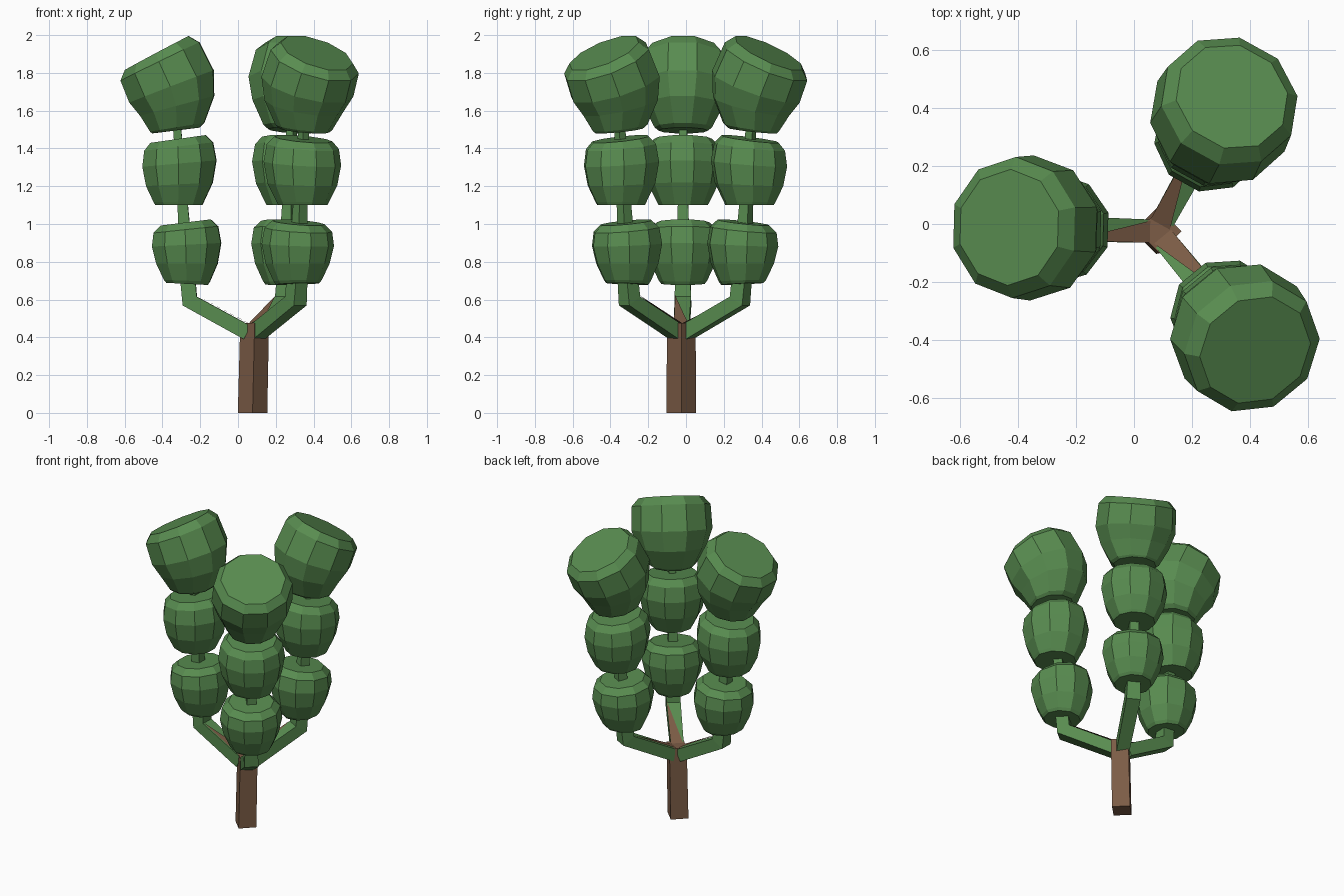
import bpy
from math import sin, cos, pi, radians
from mathutils import Matrix, Vector

cube = bpy.data.objects.get("Cube")
if cube:
    bpy.data.objects.remove(cube)


def material(name, color):
    mat = bpy.data.materials.new(name)
    mat.use_nodes = True
    mat.diffuse_color = color
    bsdf = next(n for n in mat.node_tree.nodes if n.type == "BSDF_PRINCIPLED")
    bsdf.inputs["Base Color"].default_value = color
    bsdf.inputs["Roughness"].default_value = 0.9
    return mat


green = material("leaf green", (0.098, 0.262, 0.08, 1))
brown = material("bark brown", (0.2, 0.107, 0.061, 1))
AXIS = Vector((0.08, -0.025, 0))


def add_object(name, verts, faces, mat, azimuth=0):
    mesh = bpy.data.meshes.new(name)
    mesh.from_pydata(verts, [], faces)
    mesh.transform(Matrix.Translation(AXIS) @ Matrix.Rotation(radians(azimuth), 4, "Z"))
    mesh.materials.append(mat)
    obj = bpy.data.objects.new(name, mesh)
    bpy.context.collection.objects.link(obj)
    return obj


def loft(name, rings, sides, phase, mat, azimuth=0):
    """Skin a stack of tilted rings: (distance out, height, radius, tilt)."""
    verts, faces = [], []
    for out, z, r, tilt in rings:
        t = radians(tilt)
        for i in range(sides):
            a = phase + 2 * pi * i / sides
            verts.append((out + r * cos(a) * cos(t), r * sin(a), z - r * cos(a) * sin(t)))
    for k in range(len(rings) - 1):
        for i in range(sides):
            j = (i + 1) % sides
            a, b = k * sides, (k + 1) * sides
            faces.append((a + i, a + j, b + j, b + i))
    faces.append(tuple(reversed(range(sides))))
    last = (len(rings) - 1) * sides
    faces.append(tuple(range(last, last + sides)))
    return add_object(name, verts, faces, mat, azimuth)


# Square trunk, set on its corner, leaning slightly
loft("trunk", [(-0.003, 0, 0.078, 0), (0.008, 0.475, 0.076, 0)], 4, 0, brown)

# Foliage profiles, bending outward toward the top
LOWER = [(0.35, 0.683, 0.115, -3), (0.35, 0.7, 0.128, -2), (0.35, 0.79, 0.17, 0),
         (0.352, 0.89, 0.192, 3), (0.356, 0.97, 0.18, 6), (0.357, 1.008, 0.14, 7)]
MIDDLE = [(0.393, 1.1, 0.13, 0), (0.393, 1.118, 0.14, 1), (0.39, 1.21, 0.185, 3),
          (0.39, 1.32, 0.206, 5), (0.394, 1.41, 0.192, 7), (0.397, 1.45, 0.155, 8)]
UPPER = [(0.41, 1.495, 0.132, 7), (0.402, 1.512, 0.152, 9), (0.402, 1.625, 0.212, 15),
         (0.432, 1.728, 0.25, 21), (0.493, 1.86, 0.243, 26), (0.51, 1.905, 0.2, 28)]
# Square limb: out from the trunk, up at the elbow, tapering through the foliage
LIMB = [(0.03, 0.425, 0.056, 62), (0.335, 0.592, 0.062, 32), (0.345, 0.7, 0.056, 4),
        (0.37, 1.06, 0.04, 3), (0.4, 1.48, 0.03, 5), (0.415, 1.6, 0.028, 8)]

BRANCHES = [("right", 178.5, 0), ("back_left", 61, 0.02), ("front_left", -50.5, 0.02)]
for side, azimuth, shift in BRANCHES:
    for level, rings in (("lower", LOWER), ("middle", MIDDLE), ("upper", UPPER)):
        moved = [(out + shift, z, r, tilt) for out, z, r, tilt in rings]
        loft(f"{side}_{level}_foliage", moved, 10, pi / 10, green, azimuth)
    limb = [LIMB[0]] + [(out + shift, z, r, tilt) for out, z, r, tilt in LIMB[1:]]
    loft(f"{side}_limb", limb, 4, pi / 4, green, azimuth)

    # Bark patch running up the top of the limb to the elbow
    patch = [(0.008, -0.04, 0.466), (0.008, 0.04, 0.466), (0.298 + shift, 0.04, 0.622)]
    add_object(f"{side}_bark_patch", patch, [(0, 2, 1)], brown, azimuth)
